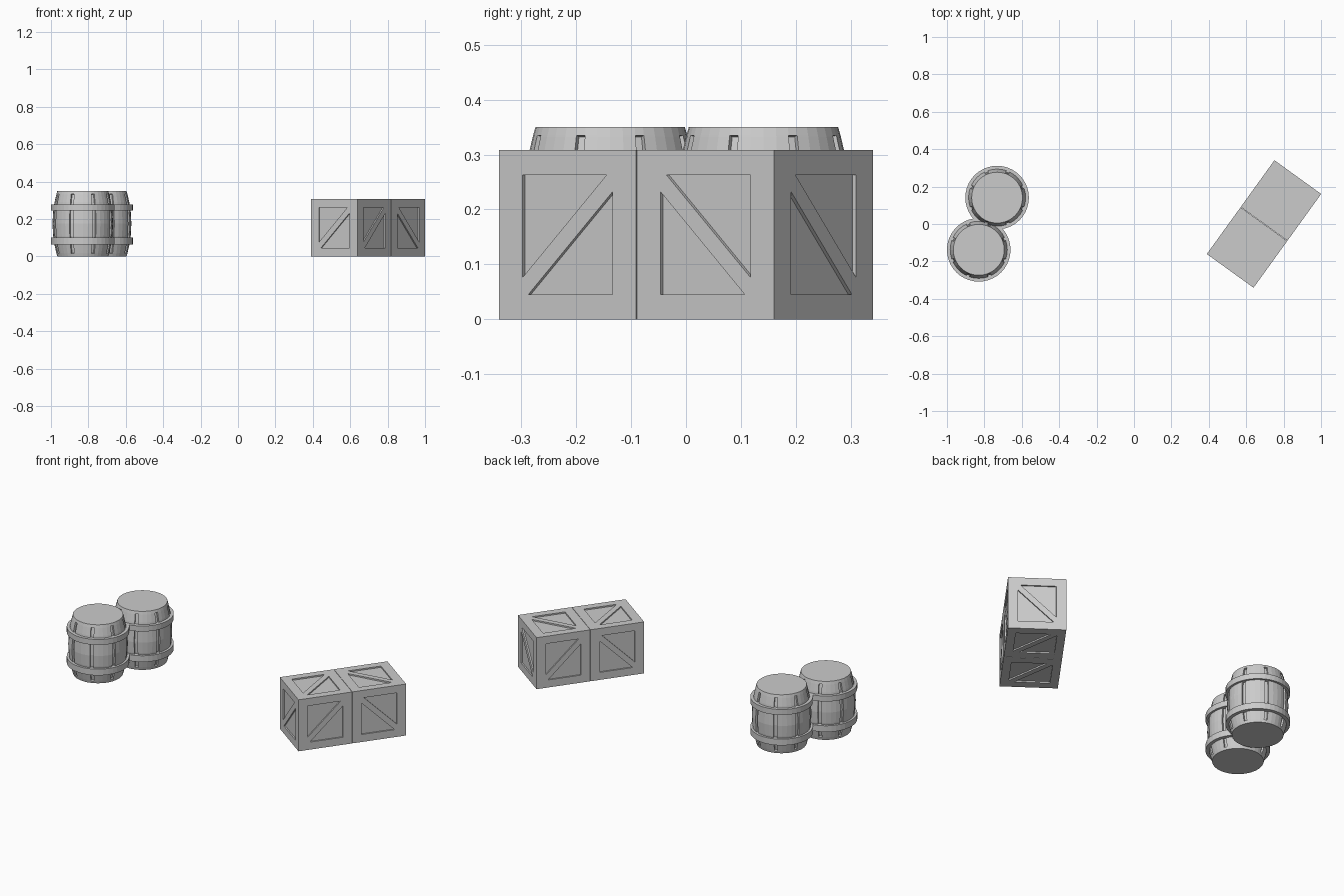
import bpy, bmesh
from math import radians, sin, cos, pi, atan2
from mathutils import Matrix, Vector

cube = bpy.data.objects.get("Cube")
if cube:
    bpy.data.objects.remove(cube, do_unlink=True)

GREY = (0.6, 0.6, 0.6, 1)
grey = bpy.data.materials.new("plain grey")
grey.use_nodes = True
grey.diffuse_color = GREY
grey.node_tree.nodes["Principled BSDF"].inputs["Base Color"].default_value = GREY


def finish(name, bm, matrix):
    bmesh.ops.remove_doubles(bm, verts=bm.verts, dist=0.0001)
    bmesh.ops.recalc_face_normals(bm, faces=bm.faces)
    mesh = bpy.data.meshes.new(name)
    bm.to_mesh(mesh)
    bm.free()
    mesh.materials.append(grey)
    obj = bpy.data.objects.new(name, mesh)
    obj.matrix_world = matrix
    bpy.context.collection.objects.link(obj)
    return obj


# Crates: each side is a frame with a diagonal brace and two sunken triangles
HALF, PX, PY, DEPTH = 0.154, 0.101, 0.109, 0.008
EX, EY = 0.013, 0.031


def crate_side(bm, turn, lean):
    def v(x, y, z=0):
        return bm.verts.new(turn @ Vector((x * lean, y, HALF + z)))

    o = [(-HALF, -HALF), (HALF, -HALF), (HALF, HALF), (-HALF, HALF)]
    low, high = (-PX, -PY), (PX, PY)
    upper = [(-PX, PY), (PX - EX, PY), (-PX, EY - PY)]
    lower = [(PX, -PY), (EX - PX, -PY), (PX, PY - EY)]
    frame = [
        [o[0], o[1], lower[0], lower[1], low],
        [o[1], o[2], high, lower[2], lower[0]],
        [o[2], o[3], upper[0], upper[1], high],
        [o[3], o[0], low, upper[2], upper[0]],
        [low, lower[1], lower[2], high, upper[1], upper[2]],
    ]
    for poly in frame:
        bm.faces.new([v(*p) for p in poly])
    for tri in (upper, lower):
        bm.faces.new([v(*p, -DEPTH) for p in tri])
        for a, b in zip(tri, tri[1:] + tri[:1]):
            bm.faces.new([v(*a), v(*b), v(*b, -DEPTH), v(*a, -DEPTH)])


def crate(name, offset, leans):
    bm = bmesh.new()
    turns = [Matrix.Rotation(k * pi / 2, 3, 'Z') @ Matrix.Rotation(pi / 2, 3, 'X') for k in range(4)]
    turns += [Matrix.Identity(3), Matrix.Rotation(pi, 3, 'X')]
    for turn, lean in zip(turns, leans):
        crate_side(bm, turn, lean)
    place = Matrix.Translation((0.695, 0, HALF)) @ Matrix.Rotation(radians(54.2), 4, 'Z')
    finish(name, bm, place @ Matrix.Translation((offset, 0, 0)))


crate("front_crate", -0.155, (1, 1, -1, 1, 1, -1))
crate("back_crate", 0.155, (-1, -1, 1, 1, -1, -1))

# Barrels: bulging staves with grooves between them, and two hoops
HEIGHT, STAVES, GROOVE = 0.35, 8, 0.06


def bulge(z):
    t = 2 * z / HEIGHT - 1
    return 0.162 - 0.026 * t * t


def barrel_body(name, matrix):
    bm = bmesh.new()
    levels = [(0, 0), (0.015, 0), (0.018, 1), (0.06, 1), (0.11, 1), (0.175, 1),
              (0.24, 1), (0.29, 1), (0.332, 1), (0.335, 0), (HEIGHT, 0)]
    columns = []
    step = 2 * pi / STAVES
    for i in range(STAVES):
        a = (i + 0.5) * step
        columns += [(a - GROOVE, 1), (a + GROOVE, 1), (a + GROOVE, 0)]
        columns += [(a + GROOVE + (step - 2 * GROOVE) * k / 4, 0) for k in range(1, 5)]
    rows = []
    for z, cut in levels:
        row = []
        for a, sunk in columns:
            r = bulge(z) - 0.011 * cut * sunk
            row.append(bm.verts.new((r * cos(a), r * sin(a), z)))
        rows.append(row)
    n = len(columns)
    for lo, hi in zip(rows, rows[1:]):
        for j in range(n):
            k = (j + 1) % n
            bm.faces.new((lo[j], lo[k], hi[k], hi[j]))
    # Flat lids
    bm.faces.new(rows[0][::-1])
    bm.faces.new(rows[-1])
    finish(name, bm, matrix)


def hoop(name, z0, z1, matrix, sides=40):
    bm = bmesh.new()
    profile = [(0.145, z0), (0.17, z0), (0.17, z1), (0.145, z1)]
    rings = [[bm.verts.new((r * cos(2 * pi * i / sides), r * sin(2 * pi * i / sides), z))
              for r, z in profile] for i in range(sides)]
    for i in range(sides):
        a, b = rings[i], rings[(i + 1) % sides]
        for j in range(4):
            k = (j + 1) % 4
            bm.faces.new((a[j], b[j], b[k], a[k]))
    finish(name, bm, matrix)


for label, x, y in (("front", -0.83, -0.138), ("back", -0.732, 0.141)):
    spot = Matrix.Translation((x, y, 0))
    barrel_body(label + "_barrel", spot)
    hoop(label + "_lower_hoop", 0.063, 0.1, spot)
    hoop(label + "_upper_hoop", 0.245, 0.278, spot)
